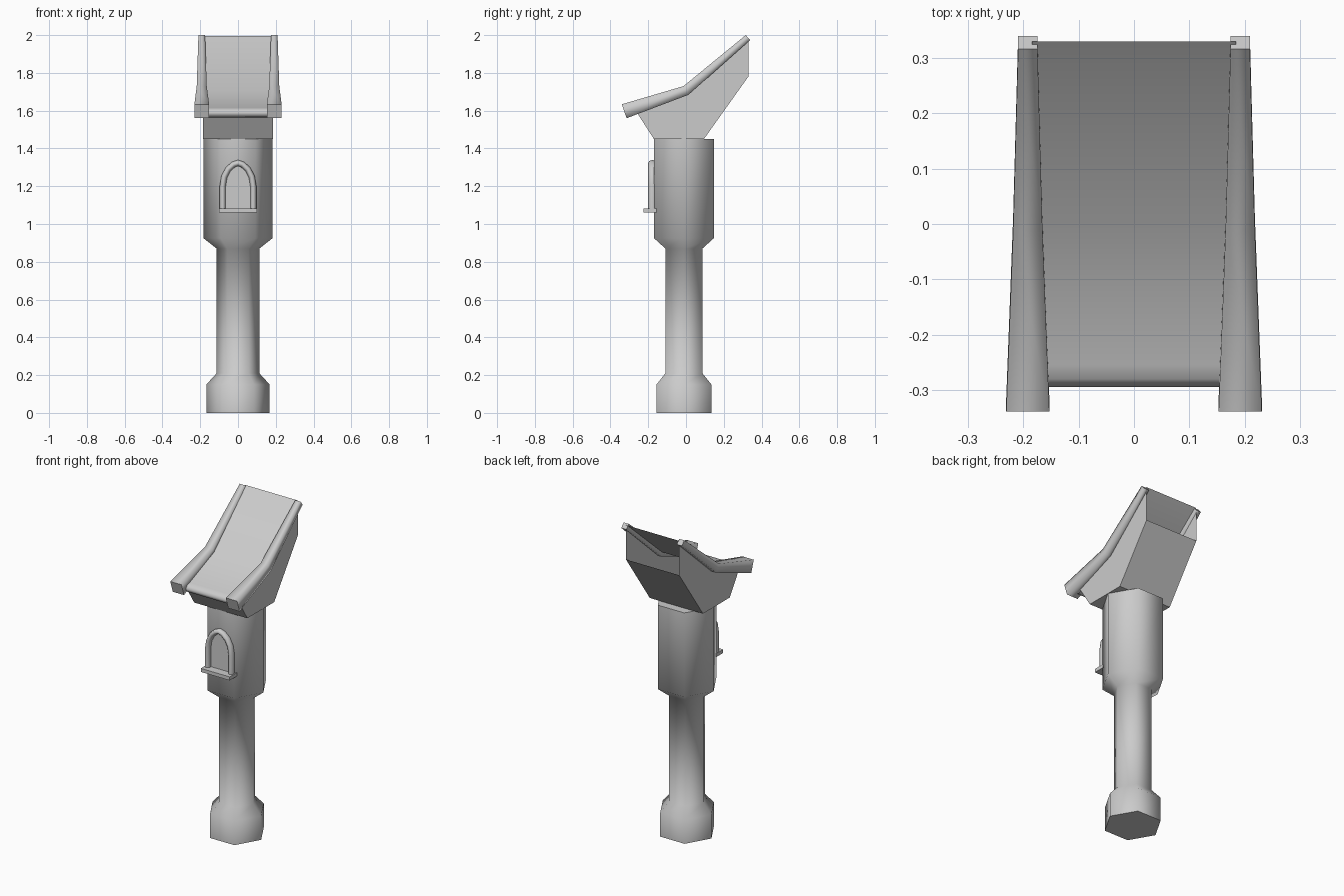
import bpy, bmesh, math
from mathutils import Vector

cube = bpy.data.objects.get("Cube")
if cube:
    bpy.data.objects.remove(cube, do_unlink=True)

stone = bpy.data.materials.new("plain_grey")
stone.use_nodes = True
GREY = (0.6, 0.6, 0.6, 1)
stone.diffuse_color = GREY
stone.node_tree.nodes["Principled BSDF"].inputs["Base Color"].default_value = GREY


def finish(name, bm):
    mesh = bpy.data.meshes.new(name)
    bm.to_mesh(mesh)
    bm.free()
    mesh.materials.append(stone)
    obj = bpy.data.objects.new(name, mesh)
    bpy.context.collection.objects.link(obj)
    return obj


def loft(name, rings, smooth=True):
    """Skin closed rings; the sides may be smooth, the caps stay flat."""
    bm = bmesh.new()
    loops = [[bm.verts.new(p) for p in ring] for ring in rings]
    n = len(loops[0])
    for a, b in zip(loops, loops[1:]):
        for i in range(n):
            j = (i + 1) % n
            bm.faces.new((a[i], a[j], b[j], b[i])).smooth = smooth
    bm.faces.new(loops[0])
    bm.faces.new(loops[-1])
    bmesh.ops.recalc_face_normals(bm, faces=bm.faces)
    return finish(name, bm)


def strip(bm, profile, half, smooth=False):
    """Sheet spanning -half..half in x along a (y, z) profile."""
    rows = [[bm.verts.new((s * half, y, z)) for s in (-1, 1)] for y, z in profile]
    for a, b in zip(rows, rows[1:]):
        bm.faces.new((a[0], a[1], b[1], b[0])).smooth = smooth
    return rows


# Six-sided column: base, neck, flare and upper body
AXIS_Y = -0.011
column = [(0.168, 0), (0.168, 0.15), (0.113, 0.21),
          (0.113, 0.87), (0.183, 0.925), (0.183, 1.45)]
loft("column", [[(r * math.cos(i * math.pi / 3),
                  AXIS_Y + r * math.sin(i * math.pi / 3), z)
                 for i in range(6)] for r, z in column])

# Trough shell, open at the back
bm = bmesh.new()
under = [(-0.26, 1.59), (-0.17, 1.45), (0.095, 1.45), (0.33, 1.78)]
rows = strip(bm, under, 0.184)
for k, s in enumerate((-1, 1)):
    rim = [bm.verts.new((s * 0.184, y, z)) for y, z in ((0.33, 1.985), (0, 1.705))]
    bm.faces.new([row[k] for row in rows] + rim)
bmesh.ops.recalc_face_normals(bm, faces=bm.faces)
finish("trough_shell", bm)

# Sloping bed with a rolled front lip
bm = bmesh.new()
bed = [(0.33, 1.995), (0, 1.705), (-0.255, 1.615), (-0.28, 1.609),
       (-0.295, 1.592), (-0.288, 1.572), (-0.265, 1.565), (-0.25, 1.575)]
strip(bm, bed, 0.184, True)
bmesh.ops.recalc_face_normals(bm, faces=bm.faces)
finish("sloping_bed", bm)

# Tapered square rails along both edges: y, z, half size, tilt
rail = [(-0.327, 1.597, 0.039, 18.6), (0, 1.707, 0.0265, 30), (0.328, 1.987, 0.0175, 42)]
for side, label in ((1, "left_rail"), (-1, "right_rail")):
    rings = []
    for y, z, h, tilt in rail:
        t = math.radians(tilt)
        rings.append([(side * 0.192 + u * h, y - v * h * math.sin(t), z + v * h * math.cos(t))
                      for u, v in ((-1, -1), (1, -1), (1, 1), (-1, 1))])
    loft(label, rings)

# Window frame: rounded tube swept along a slightly pointed arch
half_arch = [(0.081, 1.07), (0.081, 1.2), (0.073, 1.25), (0.052, 1.29), (0.024, 1.315)]
arch = half_arch + [(0, 1.323)] + [(-x, z) for x, z in reversed(half_arch)]
pts = [Vector(p) for p in arch]
rings = []
for i, p in enumerate(pts):
    d = (pts[min(i + 1, len(pts) - 1)] - pts[max(i - 1, 0)]).normalized()
    nx, nz = d.y, -d.x
    ring = []
    for k in range(8):
        a = k * math.pi / 4
        w = 0.016 * math.cos(a)
        ring.append((p.x + nx * w, -0.178 + 0.022 * math.sin(a), p.y + nz * w))
    rings.append(ring)
loft("window_frame", rings)

# Window panel, just proud of the wall
bm = bmesh.new()
bm.faces.new([bm.verts.new((x, -0.173, z)) for x, z in reversed(arch)])
bmesh.ops.recalc_face_normals(bm, faces=bm.faces)
panel = finish("window_panel", bm)
if panel.data.polygons[0].normal.y > 0:
    panel.data.flip_normals()

# Window sill
loft("window_sill", [[(x, y, z) for y, z in ((-0.225, 1.06), (-0.155, 1.06),
                                             (-0.155, 1.082), (-0.225, 1.082))]
                     for x in (-0.1, 0.1)], smooth=False)
